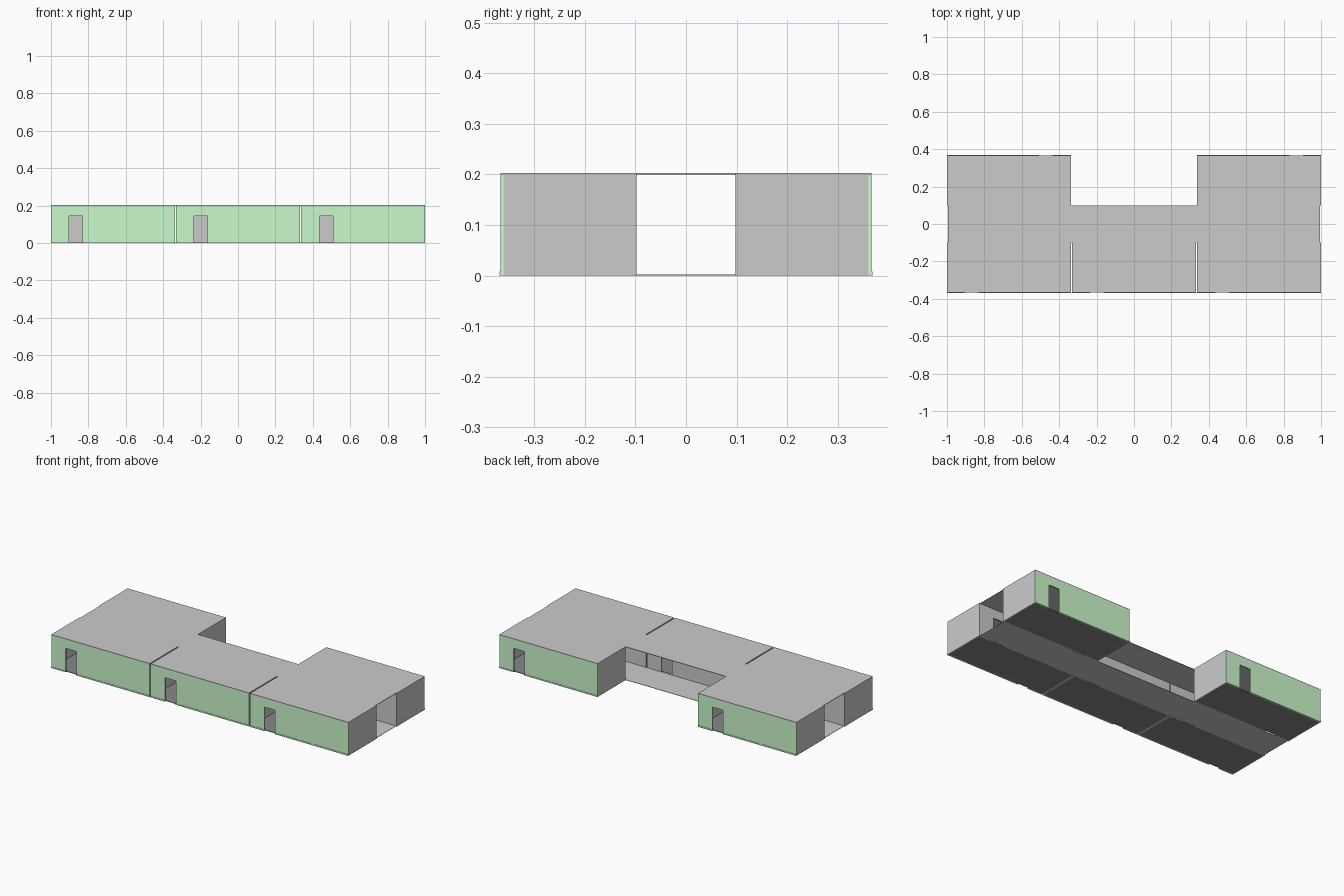
import bpy, bmesh, math
from mathutils import Matrix

if "Cube" in bpy.data.objects:
    bpy.data.objects.remove(bpy.data.objects["Cube"])

W, H, ROOF = 0.662, 0.198, 0.203      # room width, wall height, roof top
Y0, Y1 = -0.367, -0.098               # outer and corridor sides of a front room
T = 0.007                             # wall thickness
DOOR_IN, DOOR_W, DOOR_H = 0.097, 0.072, 0.145


def material(name, colour):
    m = bpy.data.materials.new(name)
    m.diffuse_color = (*colour, 1)
    m.use_nodes = True
    m.node_tree.nodes["Principled BSDF"].inputs["Base Color"].default_value = m.diffuse_color
    return m


GREEN = material("green_paint", (0.6, 0.95, 0.6))
DARK = material("dark_floor", (0.25, 0.25, 0.25))


def finish(name, bm, xf, mat):
    bm.transform(xf)
    bmesh.ops.recalc_face_normals(bm, faces=bm.faces)
    me = bpy.data.meshes.new(name)
    bm.to_mesh(me)
    bm.free()
    ob = bpy.data.objects.new(name, me)
    bpy.context.collection.objects.link(ob)
    if mat:
        me.materials.append(mat)


def box(name, x, y, z, xf=Matrix(), mat=None):
    bm = bmesh.new()
    bmesh.ops.create_cube(bm, size=1)
    for v in bm.verts:
        v.co = [(a + b) / 2 + c * (b - a) for (a, b), c in zip((x, y, z), v.co)]
    finish(name, bm, xf, mat)


def door_wall(name, x0, x1, d0, y, xf, mat=None):
    """Wall profile with a door notch, extruded through its thickness."""
    d1 = d0 + DOOR_W
    pts = [(x0, 0), (d0, 0), (d0, DOOR_H), (d1, DOOR_H), (d1, 0), (x1, 0), (x1, H), (x0, H)]
    bm = bmesh.new()
    face = bm.faces.new([bm.verts.new((px, y, pz)) for px, pz in pts])
    ext = bmesh.ops.extrude_face_region(bm, geom=[face])["geom"]
    bmesh.ops.translate(bm, vec=(0, T, 0),
                        verts=[g for g in ext if isinstance(g, bmesh.types.BMVert)])
    finish(name, bm, xf, mat)


def room(label, xf):
    w = W / 2
    d = -w + DOOR_IN
    # slabs
    box(label + "_floor", (-w + T, w - T), (Y0 + T, Y1 - T), (0, 0.003), xf, DARK)
    box(label + "_roof", (-w, w), (Y0, Y1), (H, ROOF), xf)
    # side walls
    for side, x in (("left", (-w, -w + T)), ("right", (w - T, w))):
        box(f"{label}_{side}_wall", x, (Y0 + T, Y1 - T), (0, H), xf)
    # painted facade and corridor wall, doors at opposite ends
    door_wall(label + "_facade", -w, w, d, Y0, xf, GREEN)
    door_wall(label + "_corridor_wall", -w, w, -d - DOOR_W, Y1 - T, xf)
    # plinth strips beside the door
    for side, x in (("left", (-w, d)), ("right", (d + DOOR_W, w))):
        box(f"{label}_{side}_plinth", x, (Y0 - 0.002, Y0), (0, 0.008), xf, GREEN)


# three front rooms, and two back rooms turned to face the other way
step = 1 - W / 2
turn = Matrix.Rotation(math.pi, 4, 'Z')
for label, x in (("left", -step), ("middle", 0), ("right", step)):
    room("front_" + label + "_room", Matrix.Translation((x, 0, 0)))
    if x:
        room("back_" + label + "_room", Matrix.Translation((x, 0, 0)) @ turn)

# open ended corridor
box("corridor_floor", (-0.995, 0.995), (Y1, -Y1), (0, 0.002))
box("corridor_roof", (-0.995, 0.995), (Y1, -Y1), (0.2, ROOF))
